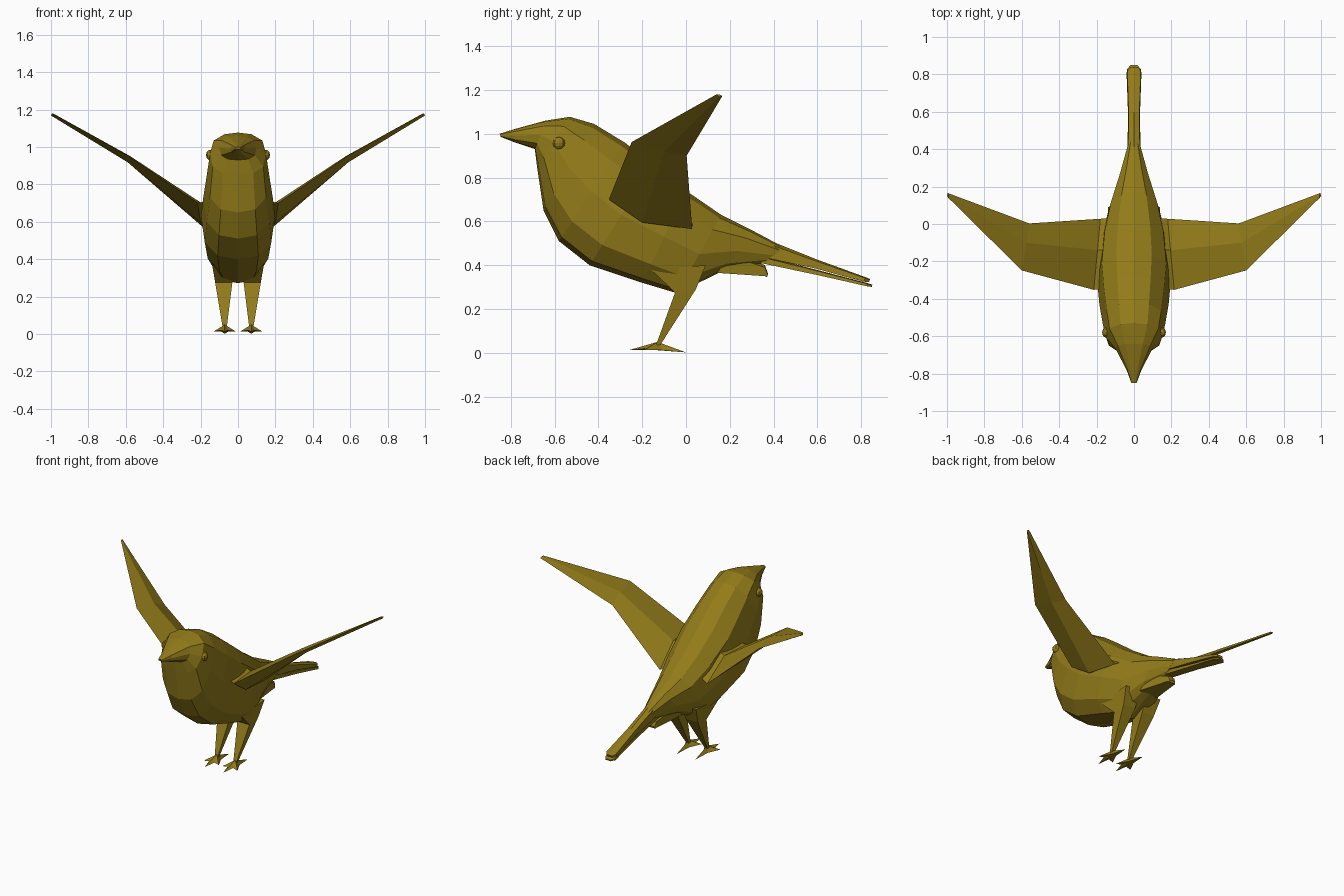
import bpy, bmesh
from mathutils import Vector

if "Cube" in bpy.data.objects:
    bpy.data.objects.remove(bpy.data.objects["Cube"])

olive = bpy.data.materials.new("olive")
olive.diffuse_color = (0.29, 0.2, 0.01, 1)
olive.use_nodes = True
olive.node_tree.nodes["Principled BSDF"].inputs["Base Color"].default_value = olive.diffuse_color

OVAL = [(0, 1), (.48, .92), (.87, .62), (1, 0), (.9, -.6), (.55, -.92),
        (0, -1), (-.55, -.92), (-.9, -.6), (-1, 0), (-.87, .62), (-.48, .92)]
SLAB = [(0, 1), (.9, .6), (1, -1), (-1, -1), (-.9, .6)]


def finish(name, bm):
    bmesh.ops.recalc_face_normals(bm, faces=bm.faces)
    me = bpy.data.meshes.new(name)
    bm.to_mesh(me)
    bm.free()
    me.materials.append(olive)
    ob = bpy.data.objects.new(name, me)
    bpy.context.collection.objects.link(ob)
    return ob


def loft(name, rings):
    """Skin a list of equally sized point rings and cap both ends."""
    bm = bmesh.new()
    vs = [[bm.verts.new(p) for p in r] for r in rings]
    n = len(rings[0])
    for a, b in zip(vs, vs[1:]):
        for i in range(n):
            j = (i + 1) % n
            bm.faces.new((a[i], a[j], b[j], b[i]))
    bm.faces.new(vs[0])
    bm.faces.new(vs[-1])
    return finish(name, bm)


def section(shape, yt, zt, yb, zb, w):
    """Ring spanning a top and a bottom point in the side view."""
    top, bot = Vector((0, yt, zt)), Vector((0, yb, zb))
    return [bot.lerp(top, (v + 1) / 2) + Vector((u * w, 0, 0)) for u, v in shape]


def mirror(ob):
    ob.modifiers.new("mirror", 'MIRROR').use_axis[0] = True


# body, head and beak: top y, z, bottom y, z, half width
body = [(-.85, 1.0, -.845, .985, .015), (-.78, 1.022, -.78, .96, .04),
        (-.64, 1.06, -.69, .93, .10), (-.53, 1.077, -.68, .85, .15),
        (-.42, 1.045, -.65, .65, .167), (-.28, .96, -.58, .51, .185),
        (-.15, .86, -.44, .40, .198), (0, .74, -.2, .32, .18),
        (.16, .63, -.04, .272, .14), (.30, .56, .16, .37, .085),
        (.45, .48, .35, .41, .035)]
loft("body", [section(OVAL, *r) for r in body])

# tail feathers in two layers, and the tuft below them
loft("upper_tail", [section(SLAB, *r) for r in [
    (.40, .505, .38, .43, .035), (.60, .425, .59, .385, .032),
    (.82, .345, .81, .325, .04), (.84, .337, .835, .323, .022)]])
loft("lower_tail", [section(SLAB, *r) for r in [
    (.34, .445, .34, .41, .03), (.60, .378, .60, .355, .03),
    (.83, .318, .825, .304, .038), (.85, .311, .848, .301, .02)]])
loft("tail_tuft", [section(SLAB, *r) for r in [
    (.22, .46, .14, .365, .07), (.36, .40, .36, .35, .03),
    (.375, .36, .37, .345, .025)]])

# wings: leading edge, upper side, trailing edge, lower side
mirror(loft("wing", [
    [(.12, -.34, .72), (.1, -.14, .75), (.1, .03, .62), (.12, -.18, .62)],
    [(.215, -.352, .70), (.195, -.14, .70), (.18, .028, .565), (.2, -.2, .595)],
    [(.60, -.248, .962), (.575, -.1, .95), (.56, .003, .90), (.59, -.1, .918)],
    [(.993, .14, 1.18), (.99, .15, 1.18), (.997, .166, 1.172), (1.0, .15, 1.168)]]))


# legs
def leg_ring(y0, y1, z0, z1, x0, x1):
    return [(x0, y0, z0), (x1, y0, z0), (x1, y1, z1), (x0, y1, z1)]


mirror(loft("leg", [leg_ring(-.16, .09, .38, .40, .025, .14),
                    leg_ring(-.05, .045, .275, .29, .03, .122),
                    leg_ring(-.137, -.118, .035, .035, .06, .082)]))

# feet: three front toes and a back toe, ridged at the ankle
bm = bmesh.new()
outline = [(0, 0, .002), (.018, -.11, .012), (.058, -.19, .014), (.02, -.185, .02),
           (0, -.262, .012), (-.02, -.185, .02), (-.058, -.19, .014), (-.018, -.11, .012)]
rim = [bm.verts.new((x + .071, y, z)) for x, y, z in outline]
top = bm.verts.new((.071, -.13, .05))
low = bm.verts.new((.071, -.13, .012))
for a, b in zip(rim, rim[1:] + rim[:1]):
    bm.faces.new((a, b, top))
    bm.faces.new((b, a, low))
mirror(finish("foot", bm))

# eyes
bm = bmesh.new()
bmesh.ops.create_uvsphere(bm, u_segments=8, v_segments=6, radius=.028)
bmesh.ops.scale(bm, vec=(.75, 1, 1), verts=bm.verts)
bmesh.ops.translate(bm, vec=(.15, -.58, .957), verts=bm.verts)
mirror(finish("eye", bm))
